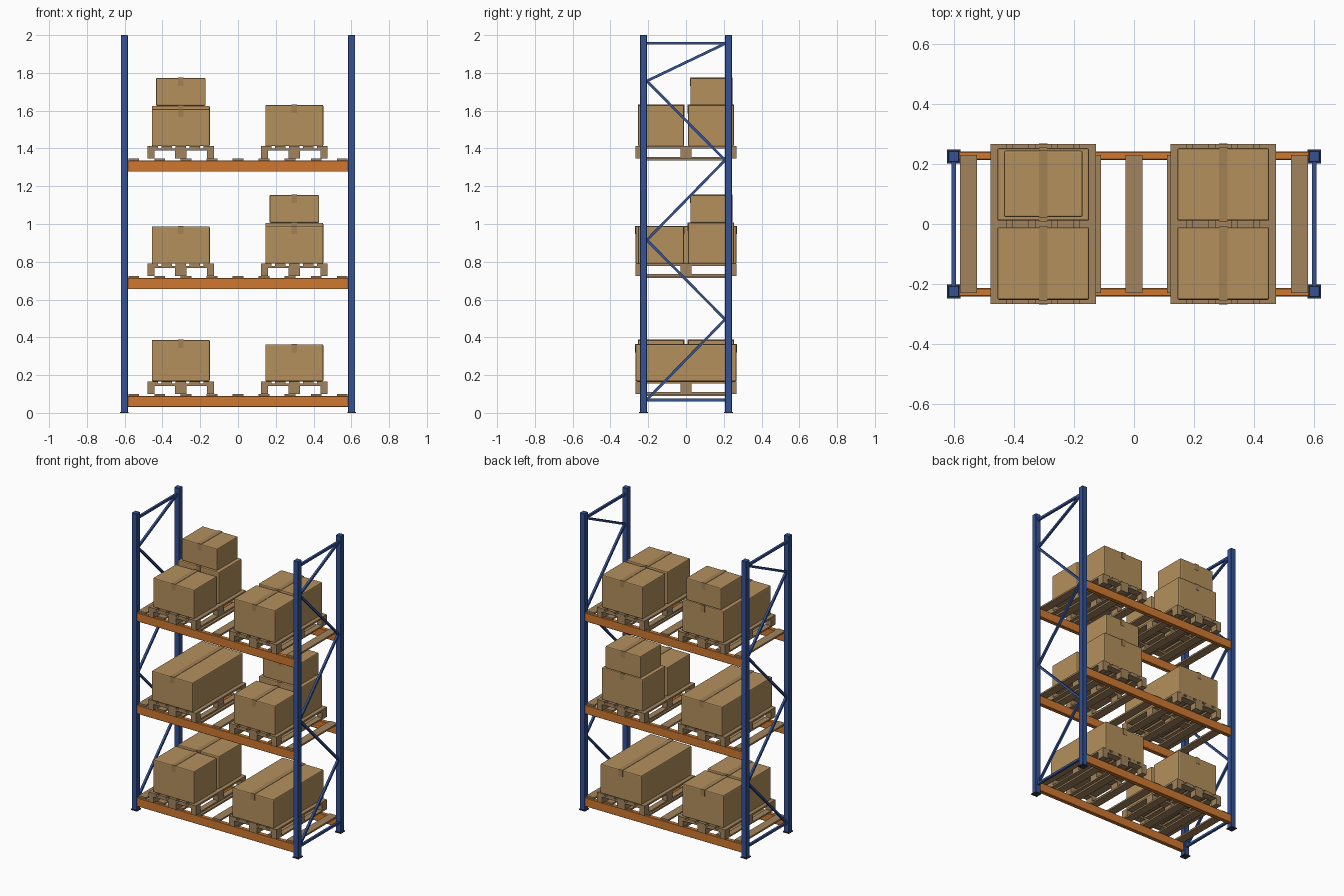
import bpy, bmesh, math
from mathutils import Matrix, Vector

if "Cube" in bpy.data.objects:
    bpy.data.objects.remove(bpy.data.objects["Cube"])


def mat(name, rgb):
    m = bpy.data.materials.new(name)
    m.diffuse_color = (*rgb, 1)
    m.use_nodes = True
    m.node_tree.nodes["Principled BSDF"].inputs["Base Color"].default_value = m.diffuse_color
    return m


BLUE = mat("blue_paint", (0.035, 0.085, 0.30))
ORANGE = mat("orange_paint", (0.62, 0.19, 0.03))
DARK = mat("dark_steel", (0.03, 0.035, 0.05))
WOOD = mat("wood", (0.36, 0.23, 0.11))
CARD = mat("cardboard", (0.46, 0.28, 0.11))
TAPE = mat("tape", (0.36, 0.22, 0.09))


def boxes(name, items, material, bevel=0.0, segments=1):
    """One object made from (x0, x1, y0, y1, z0, z1) blocks."""
    bm = bmesh.new()
    for x0, x1, y0, y1, z0, z1 in items:
        m = (Matrix.Translation(((x0 + x1) / 2, (y0 + y1) / 2, (z0 + z1) / 2))
             @ Matrix.Diagonal((x1 - x0, y1 - y0, z1 - z0, 1)))
        bmesh.ops.create_cube(bm, size=1, matrix=m)
    if bevel:
        bmesh.ops.bevel(bm, geom=bm.edges[:], offset=bevel, segments=segments,
                        affect='EDGES', profile=0.5)
    me = bpy.data.meshes.new(name)
    bm.to_mesh(me)
    bm.free()
    me.materials.append(material)
    ob = bpy.data.objects.new(name, me)
    bpy.context.collection.objects.link(ob)
    return ob


def around(x, y, w, d, z0, z1):
    return (x - w / 2, x + w / 2, y - d / 2, y + d / 2, z0, z1)


def bar(name, a, b, t, material):
    """Square bar between two points."""
    a, b = Vector(a), Vector(b)
    ob = boxes(name, [around(0, 0, t, t, -(b - a).length / 2, (b - a).length / 2)], material)
    ob.location = (a + b) / 2
    ob.rotation_euler = (b - a).to_track_quat('Z', 'X').to_euler()
    return ob


PX, PY = 0.602, 0.225

# End frames: posts, foot plates, braces
for sx in (-1, 1):
    side = "left" if sx < 0 else "right"
    for sy in (-1, 1):
        end = "front" if sy < 0 else "back"
        boxes(f"{side}_{end}_post", [around(sx * PX, sy * PY, 0.037, 0.037, 0.004, 2.0)],
              BLUE, 0.002)
        boxes(f"{side}_{end}_foot", [around(sx * PX, sy * PY, 0.045, 0.047, 0, 0.006)], DARK)
    for z in (0.068, 1.957):
        bar(f"{side}_horizontal_brace", (sx * PX, -0.21, z), (sx * PX, 0.21, z), 0.015, BLUE)
    nodes = [0.07, 0.495, 0.915, 1.338, 1.757, 1.955]
    for i in range(5):
        y = -0.207 if i % 2 == 0 else 0.207
        bar(f"{side}_diagonal_brace", (sx * PX, y, nodes[i]), (sx * PX, -y, nodes[i + 1]),
            0.014, BLUE)


def pallet(name, cx, z):
    w, d = 0.353, 0.535
    xs = [(cx - w / 2 + 0.019, 0.038), (cx, 0.06), (cx + w / 2 - 0.019, 0.038)]
    ys = [(-d / 2 + 0.025, 0.05), (0, 0.06), (d / 2 - 0.025, 0.05)]
    parts = [around(x, 0, t, d, z, z + 0.010) for x, t in xs]
    parts += [around(x, y, t, u, z + 0.010, z + 0.042) for x, t in xs for y, u in ys]
    parts += [around(cx, y, w, u, z + 0.042, z + 0.054) for y, u in ys]
    parts += [around(cx + (i - 2) * 0.0745, 0, 0.055, d, z + 0.054, z + 0.066)
              for i in range(5)]
    boxes(name, parts, WOOD)


def carton(name, cx, cy, z, w, d, h):
    boxes(name, [around(cx, cy, w, d, z, z + h)], CARD, 0.006, 2)
    t, drop = 0.002, 0.042
    tape = [around(cx, cy, 0.03, d + 2 * t, z + h - 0.001, z + h + t)]
    tape += [around(cx, cy + s * d / 2, 0.03, 2 * t, z + h - drop, z + h) for s in (-1, 1)]
    boxes(name + "_tape", tape, TAPE)


# Loads per level: (pallet x, front height, back height, top carton?) ; back None = long carton
LOADS = {
    0.090: [(-0.303, 0.219, 0.219, False), (0.298, 0.196, None, False)],
    0.713: [(-0.303, 0.198, None, False), (0.298, 0.198, 0.216, True)],
    1.335: [(-0.303, 0.196, 0.214, True), (0.298, 0.218, 0.218, False)],
}

for n, (top, loads) in enumerate(LOADS.items(), 1):
    # Beams and deck slats
    for sy, end in ((-1, "front"), (1, "back")):
        boxes(f"level{n}_{end}_beam", [around(0, sy * 0.228, 1.168, 0.027, top - 0.058, top)],
              ORANGE, 0.002)
    boxes(f"level{n}_deck_slats",
          [around(-0.552 + i * 0.138, 0, 0.057, 0.46, top, top + 0.011) for i in range(9)], WOOD)
    # Pallets and cartons
    for cx, front, back, extra in loads:
        name = f"level{n}_{'left' if cx < 0 else 'right'}"
        pallet(name + "_pallet", cx, top + 0.011)
        z = top + 0.077
        if back is None:
            carton(name + "_long_carton", cx, 0, z, 0.307, 0.535, front)
            continue
        carton(name + "_front_carton", cx, -0.132, z, 0.307, 0.242, front)
        carton(name + "_back_carton", cx, 0.132, z, 0.307, 0.242, back)
        if extra:
            carton(name + "_top_carton", cx, 0.134, z + back, 0.263, 0.222, 0.147)
